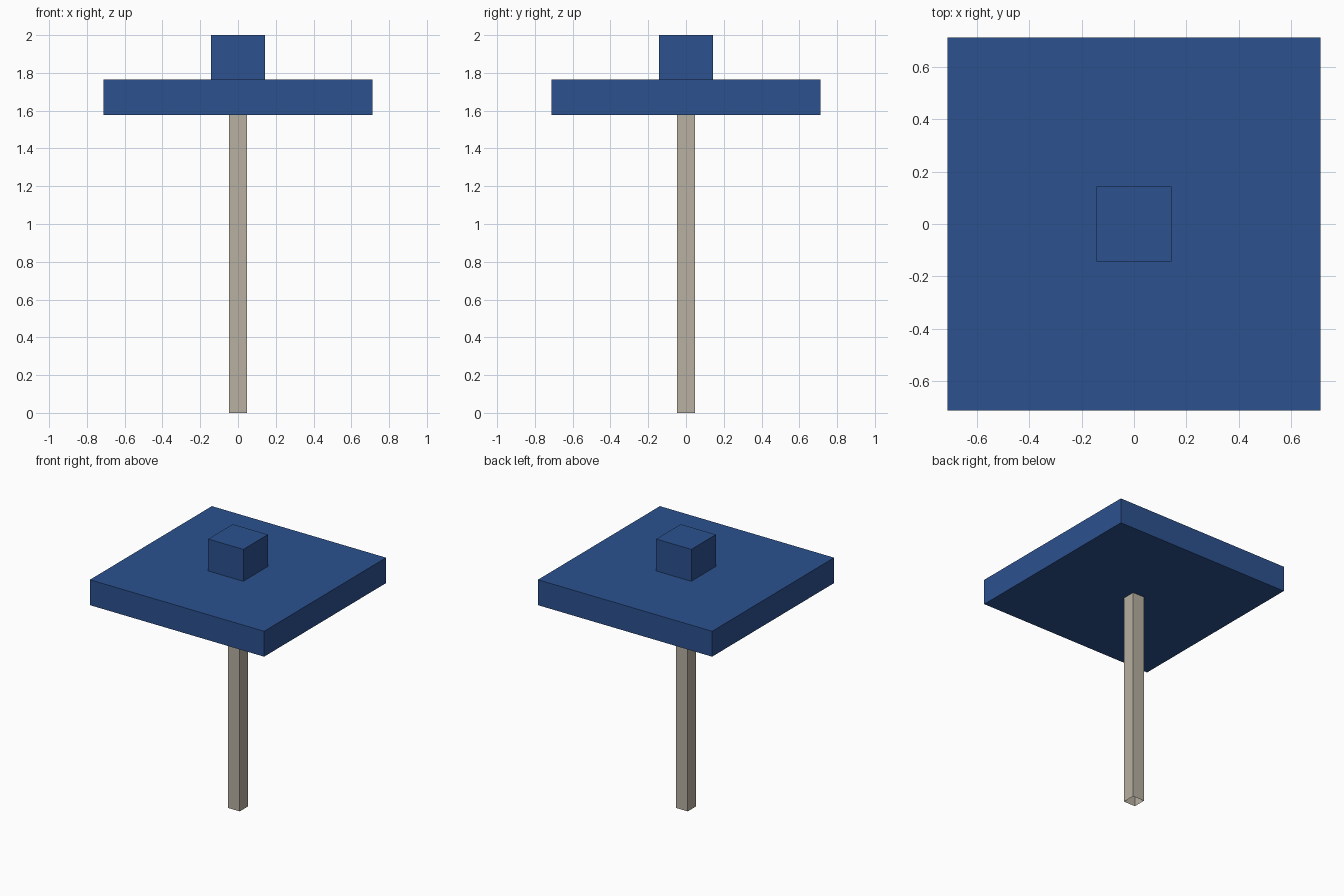
import bpy
import bmesh

if "Cube" in bpy.data.objects:
    bpy.data.objects.remove(bpy.data.objects["Cube"])


def material(name, rgb):
    m = bpy.data.materials.new(name)
    m.diffuse_color = (*rgb, 1.0)
    m.use_nodes = True
    m.node_tree.nodes["Principled BSDF"].inputs["Base Color"].default_value = m.diffuse_color
    return m


def box(name, half, z0, z1, mat, open_ends=False):
    """Square block centred on the z axis; open_ends leaves a hollow tube."""
    bm = bmesh.new()
    bmesh.ops.create_cube(bm, size=1.0)
    for v in bm.verts:
        v.co.x *= 2 * half
        v.co.y *= 2 * half
        v.co.z = z1 if v.co.z > 0 else z0
    bm.normal_update()
    if open_ends:
        ends = [f for f in bm.faces if abs(f.normal.z) > 0.5]
        bmesh.ops.delete(bm, geom=ends, context='FACES_ONLY')
    mesh = bpy.data.meshes.new(name)
    bm.to_mesh(mesh)
    bm.free()
    mesh.materials.append(mat)
    obj = bpy.data.objects.new(name, mesh)
    bpy.context.collection.objects.link(obj)
    return obj


blue = material("blue", (0.025, 0.084, 0.275))
beige = material("warm grey", (0.479, 0.434, 0.36))

# Hollow pole, wide canopy slab and small top block
box("pole", 0.0475, 0.0, 1.576, beige, open_ends=True)
box("canopy", 0.7125, 1.576, 1.764, blue)
box("top_block", 0.1435, 1.764, 2.0, blue)
